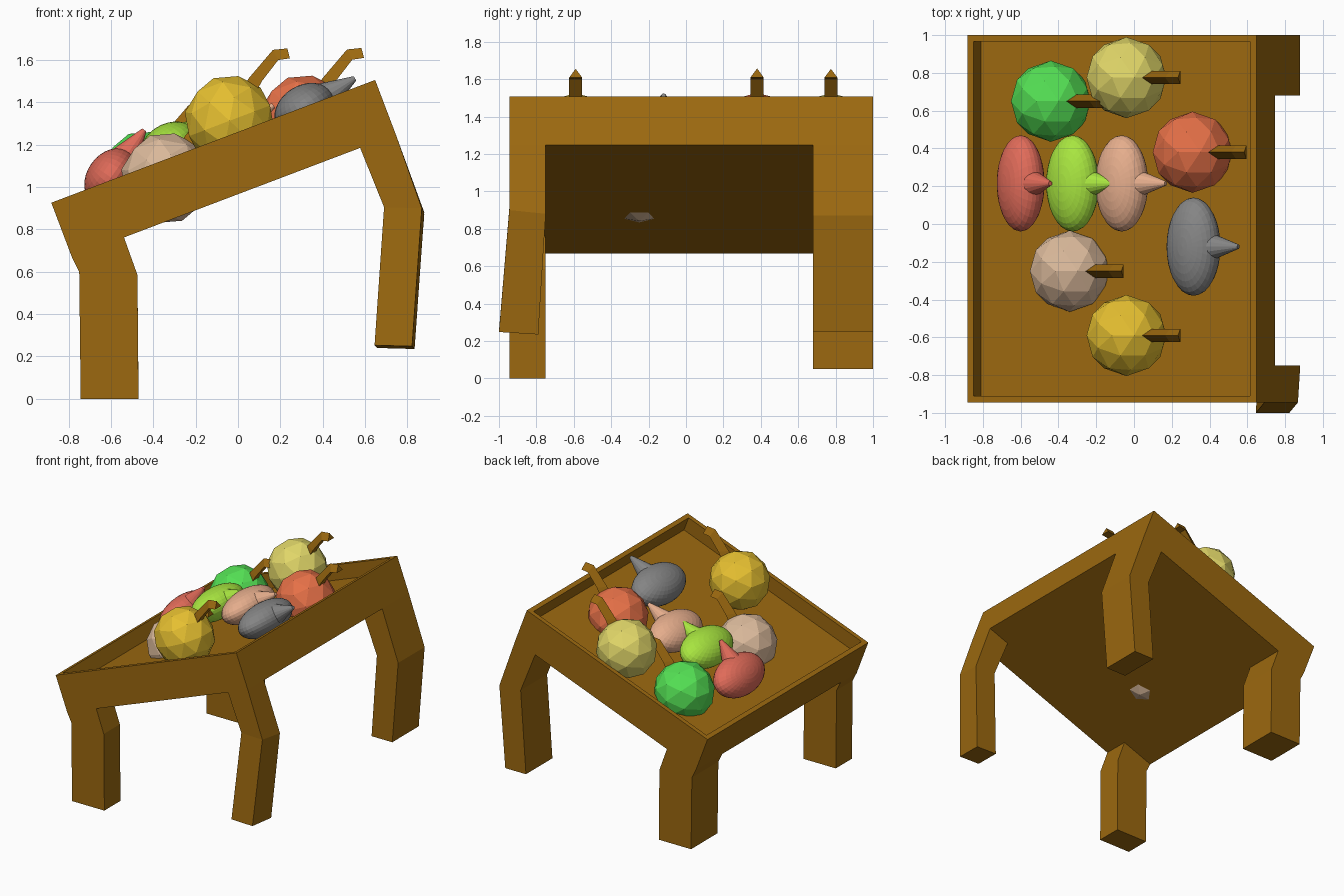
import bpy, bmesh, math
from mathutils import Vector, Matrix

if "Cube" in bpy.data.objects:
    bpy.data.objects.remove(bpy.data.objects["Cube"])

TILT = math.atan2(0.58, 1.53)


def material(name, srgb):
    """Material from display (sRGB) colour values."""
    m = bpy.data.materials.new(name)
    m.diffuse_color = (*[((c + 0.055) / 1.055) ** 2.4 for c in srgb], 1)
    m.use_nodes = True
    m.node_tree.nodes["Principled BSDF"].inputs["Base Color"].default_value = m.diffuse_color
    return m


def finish(name, bm, mat):
    bmesh.ops.recalc_face_normals(bm, faces=bm.faces)
    me = bpy.data.meshes.new(name)
    bm.to_mesh(me)
    bm.free()
    me.materials.append(mat)
    ob = bpy.data.objects.new(name, me)
    bpy.context.collection.objects.link(ob)
    return ob


def loft(name, rings, mat):
    """Skin a list of equal-length vertex rings and cap both ends."""
    bm = bmesh.new()
    rows = [[bm.verts.new(p) for p in r] for r in rings]
    n = len(rows[0])
    for a, b in zip(rows, rows[1:]):
        for i in range(n):
            j = (i + 1) % n
            bm.faces.new((a[i], a[j], b[j], b[i]))
    bm.faces.new(rows[0])
    bm.faces.new(rows[-1])
    return finish(name, bm, mat)


wood = material("wood", (0.61, 0.41, 0.06))

# Tilted tray with a shallow recess
Y0, Y1, LENGTH, DEPTH, RIM, RECESS = -0.945, 1.0, 1.636, 0.275, 0.035, 0.11
SLOPE = Matrix.Translation((-0.882, 0, 0.926)) @ Matrix.Rotation(-TILT, 4, 'Y')


def tray_ring(w, inset):
    a, b, c, d = inset, LENGTH - inset, Y0 + inset, Y1 - inset
    return [SLOPE @ Vector(p) for p in ((a, c, w), (b, c, w), (b, d, w), (a, d, w))]


loft("tray", [tray_ring(-DEPTH, 0), tray_ring(0, 0),
              tray_ring(0, RIM), tray_ring(-RECESS, RIM)], wood)


# Bent legs: each ring is (x0, z0, x1, z1, y0, y1, back dx, back dz)
def leg(name, rings):
    loft(name, [[(x0, y0, z0), (x1, y0, z1), (x1 + dx, y1, z1 + dz), (x0 + dx, y1, z0 + dz)]
                for x0, z0, x1, z1, y0, y1, dx, dz in rings], wood)


def under_edge(u0, u1):
    """Leg top: a stretch of the tray's lower edge, in x and z."""
    a, b = (SLOPE @ Vector((u, 0, -DEPTH)) for u in (u0, u1))
    return a.x, a.z, b.x, b.z


left_top = under_edge(0, 0.263)
right_top = under_edge(LENGTH - 0.18, LENGTH)
for name, y0, y1, foot in (("front_left_leg", Y0, -0.75, 0.0), ("back_left_leg", 0.68, 1.0, 0.05)):
    leg(name, [(*left_top, y0, y1, 0, 0),
               (-0.75, 0.60, -0.475, 0.585, y0, y1, 0, 0),
               (-0.743, foot, -0.47, foot, y0, y1, 0, 0)])
leg("front_right_leg", [(*right_top, Y0, -0.75, 0, 0),
                        (0.69, 0.905, 0.868, 0.90, Y0, -0.75, 0.012, -0.02),
                        (0.645, 0.253, 0.822, 0.248, -1.0, -0.79, 0.012, -0.013)])
leg("back_right_leg", [(*right_top, 0.68, 1.0, 0, 0),
                       (0.70, 0.88, 0.88, 0.87, 0.68, 1.0, 0, 0),
                       (0.655, 0.25, 0.83, 0.25, 0.68, 1.0, 0, 0)])

# Faceted round fruit, each with a bent three-sided stem
STEM = [((0.00, 0.06), (0.07, 0.04)), ((0.09, 0.20), (0.155, 0.19)),
        ((0.205, 0.335), (0.23, 0.287)), ((0.273, 0.342), (0.285, 0.295))]


def round_fruit(name, c, rgb):
    bm = bmesh.new()
    bmesh.ops.create_icosphere(bm, subdivisions=2, radius=0.215)
    bmesh.ops.transform(bm, verts=bm.verts, matrix=Matrix.Translation(c) @ Matrix.Rotation(-TILT, 4, 'Y'))
    finish(name, bm, material(name, rgb))
    x, y, z = c
    loft(name + "_stem", [[(x + a, y, z + b), (x + p, y - 0.035, z + q), (x + p, y + 0.035, z + q)]
                          for (a, b), (p, q) in STEM], wood)


round_fruit("green_fruit", (-0.44, 0.65, 1.05), (0.33, 0.88, 0.33))
round_fruit("pale_yellow_fruit", (-0.04, 0.775, 1.313), (0.88, 0.84, 0.41))
round_fruit("orange_fruit", (0.31, 0.38, 1.315), (0.90, 0.44, 0.28))
round_fruit("beige_fruit", (-0.34, -0.25, 1.042), (0.86, 0.73, 0.61))
round_fruit("gold_fruit", (-0.04, -0.59, 1.313), (0.90, 0.75, 0.19))


# Oval fruit with a pointed tip
def oval_fruit(name, c, angle, rgb, size=1.0):
    mat = material(name, rgb)
    place = Matrix.Translation(c) @ Matrix.Rotation(-math.radians(angle), 4, 'Y') @ Matrix.Scale(size, 4)
    bm = bmesh.new()
    bmesh.ops.create_uvsphere(bm, u_segments=32, v_segments=16, radius=1)
    bmesh.ops.transform(bm, verts=bm.verts, matrix=place @ Matrix.Diagonal((0.152, 0.26, 0.116, 1)))
    finish(name, bm, mat)
    bm = bmesh.new()
    bmesh.ops.create_cone(bm, cap_ends=True, segments=16, radius1=0.07, radius2=0.012, depth=0.16)
    bmesh.ops.transform(bm, verts=bm.verts,
                        matrix=place @ Matrix.Translation((0.20, 0, 0)) @ Matrix.Rotation(math.pi / 2, 4, 'Y'))
    finish(name + "_tip", bm, mat)


oval_fruit("red_oval_fruit", (-0.60, 0.215, 1.045), 55, (0.88, 0.42, 0.35), 0.98)
oval_fruit("lime_oval_fruit", (-0.325, 0.215, 1.185), 32, (0.66, 0.90, 0.25), 0.98)
oval_fruit("pink_oval_fruit", (-0.065, 0.215, 1.24), 32, (0.90, 0.68, 0.55), 0.98)
oval_fruit("grey_oval_fruit", (0.315, -0.12, 1.365), 32, (0.52, 0.52, 0.52))
